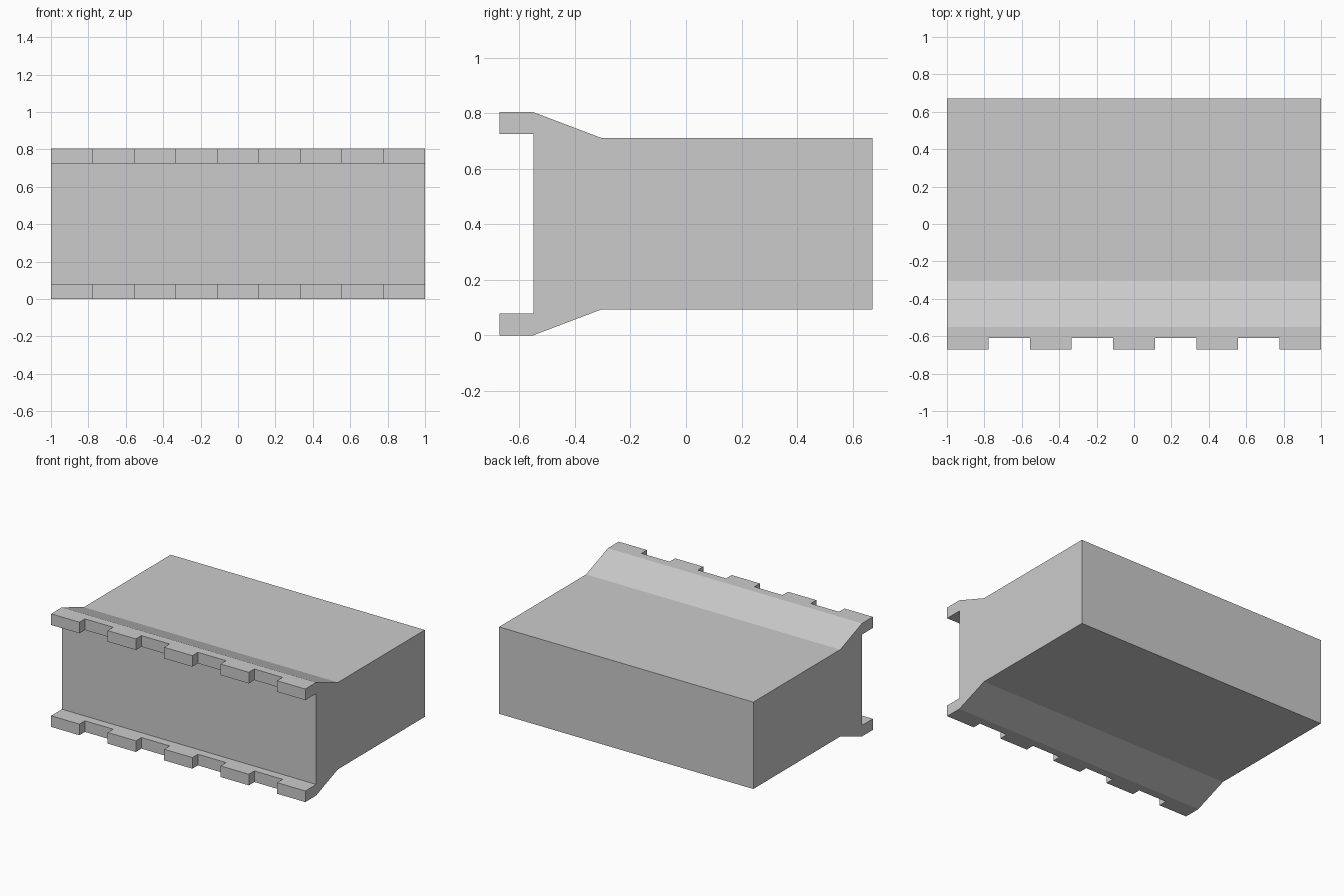
import bpy, bmesh

if "Cube" in bpy.data.objects:
    bpy.data.objects.remove(bpy.data.objects["Cube"])

HALF = 1.0       # half length in x
HEIGHT = 0.804   # overall height


def new_object(name, bm):
    bmesh.ops.recalc_face_normals(bm, faces=bm.faces)
    mesh = bpy.data.meshes.new(name)
    bm.to_mesh(mesh)
    bm.free()
    obj = bpy.data.objects.new(name, mesh)
    bpy.context.collection.objects.link(obj)
    return obj


# Flared housing: upper half of the side profile (y, z), mirrored about mid height
upper = [(0.672, 0.711), (-0.305, 0.711), (-0.55, HEIGHT),
         (-0.672, HEIGHT), (-0.672, 0.725), (-0.55, 0.725)]
profile = upper + [(y, HEIGHT - z) for y, z in reversed(upper)]
bm = bmesh.new()
face = bm.faces.new([bm.verts.new((-HALF, y, z)) for y, z in profile])
ext = bmesh.ops.extrude_face_region(bm, geom=[face])
bmesh.ops.translate(bm, vec=(2 * HALF, 0, 0),
                    verts=[v for v in ext["geom"] if isinstance(v, bmesh.types.BMVert)])
housing = new_object("toothed_housing", bm)

# Four notches through both lips, leaving five teeth on each
pitch = 2 * HALF / 9
bm = bmesh.new()
for i in (1, 3, 5, 7):
    box = bmesh.ops.create_cube(bm, size=1)["verts"]
    bmesh.ops.scale(bm, vec=(pitch, 0.2, 1.2), verts=box)
    bmesh.ops.translate(bm, vec=(-HALF + (i + 0.5) * pitch, -0.71, HEIGHT / 2), verts=box)
cutter = new_object("notch_cutter", bm)
cutter.hide_render = True

# Cut the notches, then drop the helper
mod = housing.modifiers.new("notches", "BOOLEAN")
mod.operation = "DIFFERENCE"
mod.solver = "EXACT"
mod.object = cutter
bpy.context.view_layer.objects.active = housing
bpy.ops.object.modifier_apply(modifier=mod.name)
bpy.data.objects.remove(cutter)
